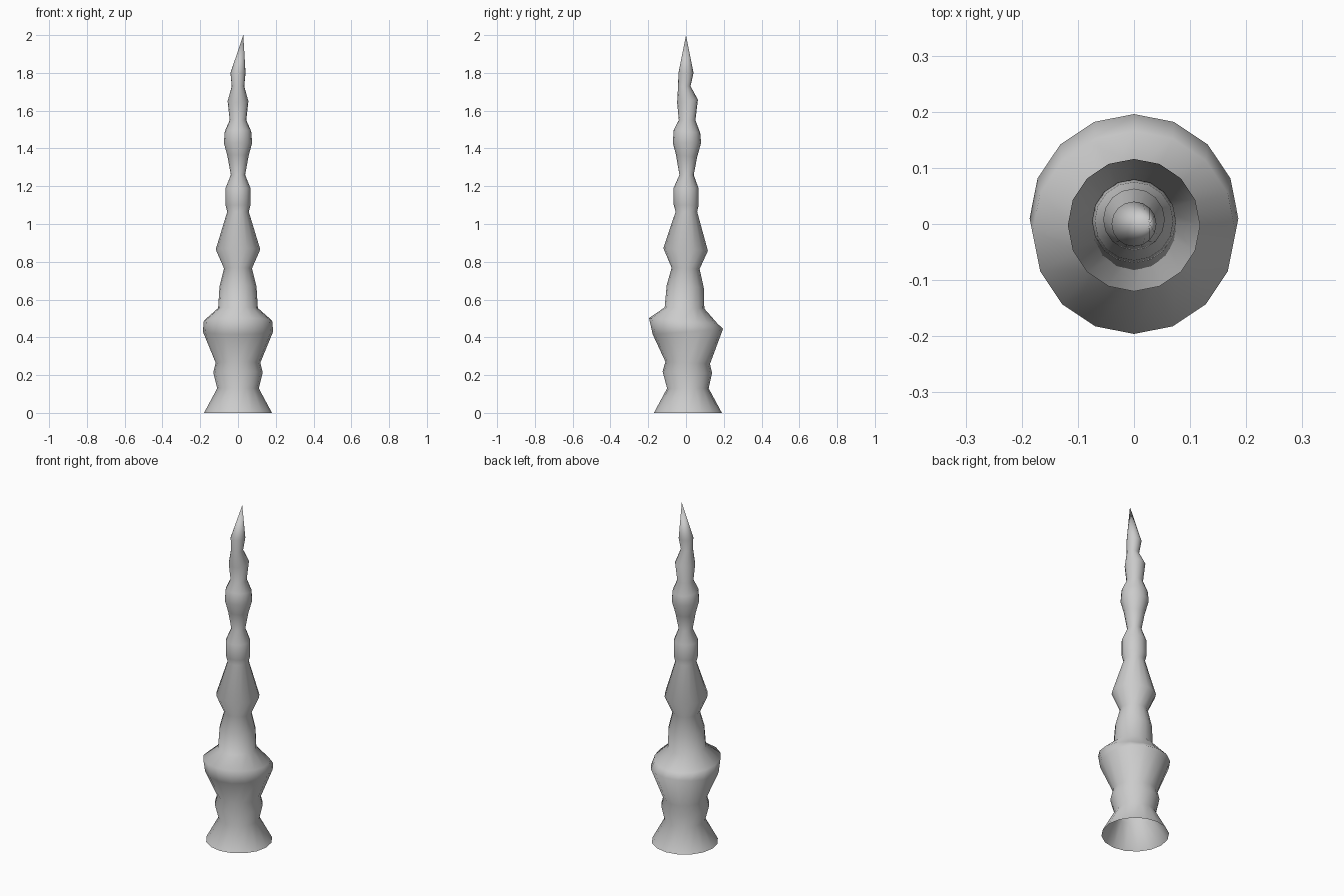
import bpy, bmesh, math

SIDES = 16

# Rings of the spire: height, radius, sideways drift in y, slope of the ring along y
RINGS = [
    (0.00, 0.180, 0.010, 0.00), (0.13, 0.110, 0.010, 0.00),
    (0.215, 0.131, 0.007, -0.03), (0.265, 0.118, 0.009, -0.05),
    (0.43, 0.186, 0.010, 0.08), (0.488, 0.181, -0.015, -0.08),
    (0.555, 0.105, -0.008, -0.03), (0.67, 0.098, -0.004, -0.08),
    (0.765, 0.074, -0.002, -0.04), (0.865, 0.118, -0.002, -0.06),
    (1.065, 0.057, 0.002, 0.00), (1.10, 0.066, 0.001, 0.00),
    (1.19, 0.066, 0.000, 0.00), (1.26, 0.038, 0.003, 0.00),
    (1.36, 0.056, 0.003, -0.10), (1.43, 0.075, 0.005, 0.00),
    (1.49, 0.070, 0.005, -0.10), (1.55, 0.044, 0.006, 0.00),
    (1.65, 0.055, 0.008, 0.15), (1.73, 0.033, -0.009, 0.00),
    (1.80, 0.040, 0.000, 0.00),
]

# Loft the rings, open at the base
bm = bmesh.new()
loops = []
for z, r, cy, slope in RINGS:
    loop = []
    for i in range(SIDES):
        a = 2 * math.pi * i / SIDES
        dy = r * math.sin(a)
        loop.append(bm.verts.new((r * math.cos(a), cy + dy, z + slope * dy)))
    loops.append(loop)
for low, high in zip(loops, loops[1:]):
    for i in range(SIDES):
        j = (i + 1) % SIDES
        bm.faces.new((low[i], low[j], high[j], high[i]))

# Off-centre pointed tip
tip = bm.verts.new((0.028, 0, 2.0))
for i in range(SIDES):
    bm.faces.new((loops[-1][i], loops[-1][(i + 1) % SIDES], tip))

for f in bm.faces:
    f.smooth = True
mesh = bpy.data.meshes.new("spire")
bm.to_mesh(mesh)
bm.free()
spire = bpy.data.objects.new("spire", mesh)
bpy.context.collection.objects.link(spire)
